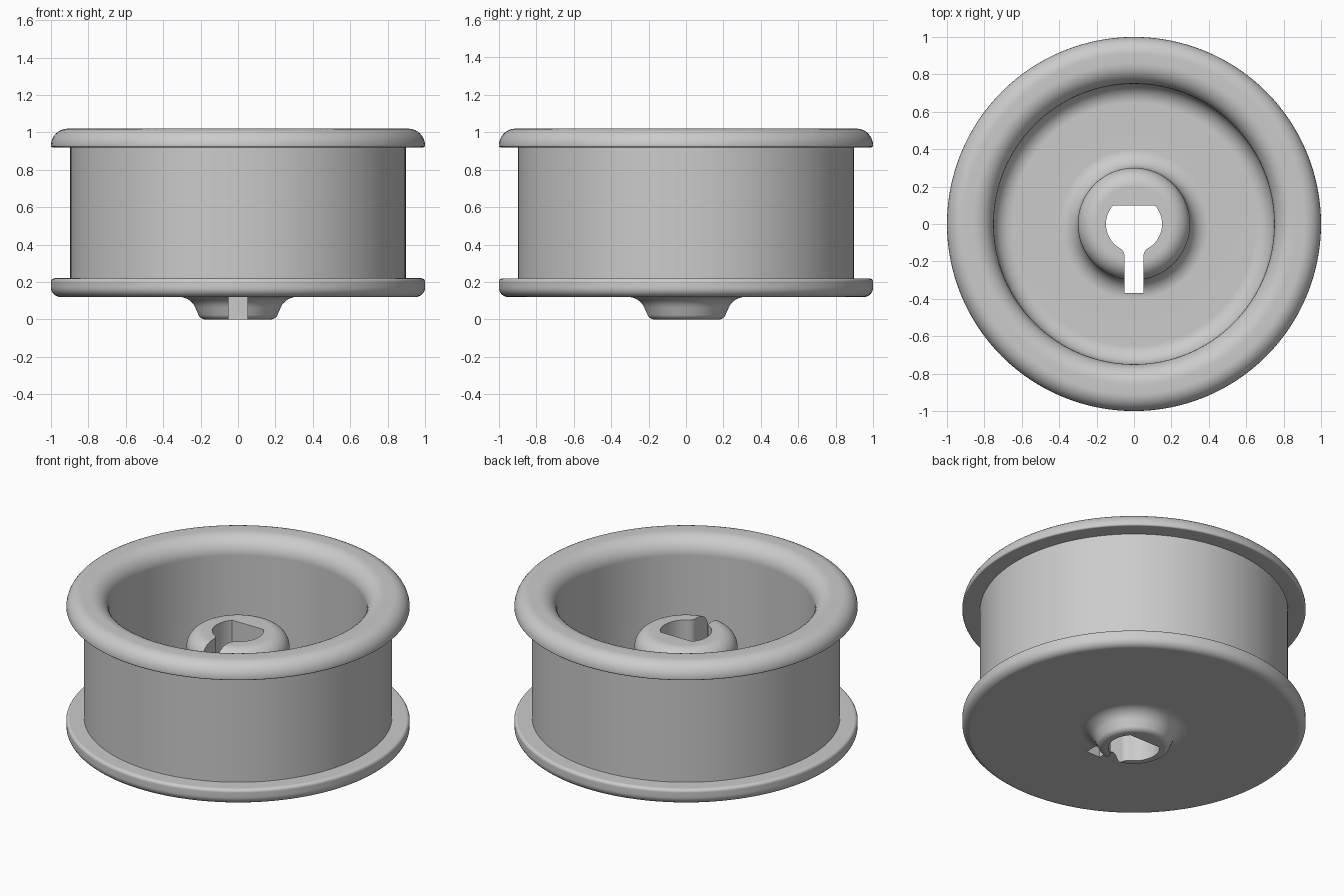
import bpy, bmesh
from math import cos, sin, radians, degrees, asin, pi

if "Cube" in bpy.data.objects:
    bpy.data.objects.remove(bpy.data.objects["Cube"], do_unlink=True)

grey = bpy.data.materials.new("plain grey")
grey.use_nodes = True
colour = (0.6, 0.6, 0.6, 1)
grey.diffuse_color = colour
grey.node_tree.nodes["Principled BSDF"].inputs["Base Color"].default_value = colour


def arc(cx, cy, r, a0, a1, n=8):
    """Points on an arc, angles in degrees."""
    steps = [radians(a0 + (a1 - a0) * i / n) for i in range(n + 1)]
    return [(cx + r * cos(a), cy + r * sin(a)) for a in steps]


def make_object(name, bm):
    bmesh.ops.recalc_face_normals(bm, faces=bm.faces)
    if bm.calc_volume(signed=True) < 0:
        bmesh.ops.reverse_faces(bm, faces=bm.faces)
    mesh = bpy.data.meshes.new(name)
    bm.to_mesh(mesh)
    bm.free()
    mesh.materials.append(grey)
    obj = bpy.data.objects.new(name, mesh)
    bpy.context.collection.objects.link(obj)
    return obj


def lathe(name, profile, segments=128):
    """Closed solid of revolution; the profile starts and ends on the axis."""
    bm = bmesh.new()
    bottom = bm.verts.new((0, 0, profile[0][1]))
    top = bm.verts.new((0, 0, profile[-1][1]))
    angles = [2 * pi * i / segments for i in range(segments)]
    rings = [[bm.verts.new((r * cos(a), r * sin(a), z)) for a in angles]
             for r, z in profile[1:-1]]
    for i in range(segments):
        j = (i + 1) % segments
        bm.faces.new((bottom, rings[0][j], rings[0][i]))
        bm.faces.new((top, rings[-1][i], rings[-1][j]))
        for low, high in zip(rings, rings[1:]):
            bm.faces.new((low[i], low[j], high[j], high[i]))
    return make_object(name, bm)


def prism(name, outline, z0, z1):
    """Closed upright prism."""
    bm = bmesh.new()
    low, high = [[bm.verts.new((x, y, z)) for x, y in outline] for z in (z0, z1)]
    bm.faces.new(low[::-1])
    bm.faces.new(high)
    for i in range(len(outline)):
        bm.faces.new((low[i - 1], low[i], high[i], high[i - 1]))
    return make_object(name, bm)


# Section of the wheel, from the bottom centre round to the top of the hub
FLOOR, HUB_TOP, TOP = 0.22, 0.775, 1.02
profile = [(0, 0)]
profile += arc(0.175, 0.04, 0.04, -90, -10, 6)       # lower boss edge
profile += arc(0.315, 0.025, 0.095, 165, 90)         # boss fillet
profile += arc(0.95, 0.17, 0.05, -90, 0)             # lower flange
profile += arc(0.98, 0.2, 0.02, 0, 90, 5)
profile += [(0.897, 0.22), (0.897, 0.92)]            # drum wall
profile += arc(0.99, 0.93, 0.01, -90, 0, 3)[:-1]     # upper flange
profile += arc(0.91, TOP - 0.09, 0.09, 0, 90)
profile += arc(0.86, TOP - 0.11, 0.11, 90, 180, 10)  # rounded mouth
profile += arc(0.65, FLOOR + 0.1, 0.1, 0, -90)       # floor fillets
profile += arc(0.4, FLOOR + 0.1, 0.1, -90, -180)
profile += arc(0.2, HUB_TOP - 0.1, 0.1, 0, 90, 10)   # hub shoulder
profile += [(0, HUB_TOP)]
wheel = lathe("flanged_wheel", profile)

# Flat-sided shaft hole with a key slot towards the front
R, HALF, FIL = 0.15, 0.05, 0.05
fy = -((R + FIL) ** 2 - (HALF + FIL) ** 2) ** 0.5
right = [(HALF, -0.37)]
right += arc(HALF + FIL, fy, FIL, 180, 120, 6)
right += arc(0, 0, R, -60, degrees(asin(0.1 / R)), 16)[1:]
outline = right + [(-x, y) for x, y in reversed(right)]
cutter = prism("shaft_hole_cutter", outline, -0.2, 1.2)
cutter.hide_render = True

bpy.ops.object.select_all(action="DESELECT")
wheel.select_set(True)
bpy.context.view_layer.objects.active = wheel
cut = wheel.modifiers.new("shaft hole", "BOOLEAN")
cut.operation = "DIFFERENCE"
cut.solver = "EXACT"
cut.object = cutter
bpy.ops.object.modifier_apply(modifier=cut.name)
bpy.data.objects.remove(cutter, do_unlink=True)

# Smooth curves, crisp corners, flat floors
bpy.ops.object.shade_smooth_by_angle(angle=radians(35))
normals = wheel.modifiers.new("flat faces stay flat", "WEIGHTED_NORMAL")
normals.keep_sharp = True
